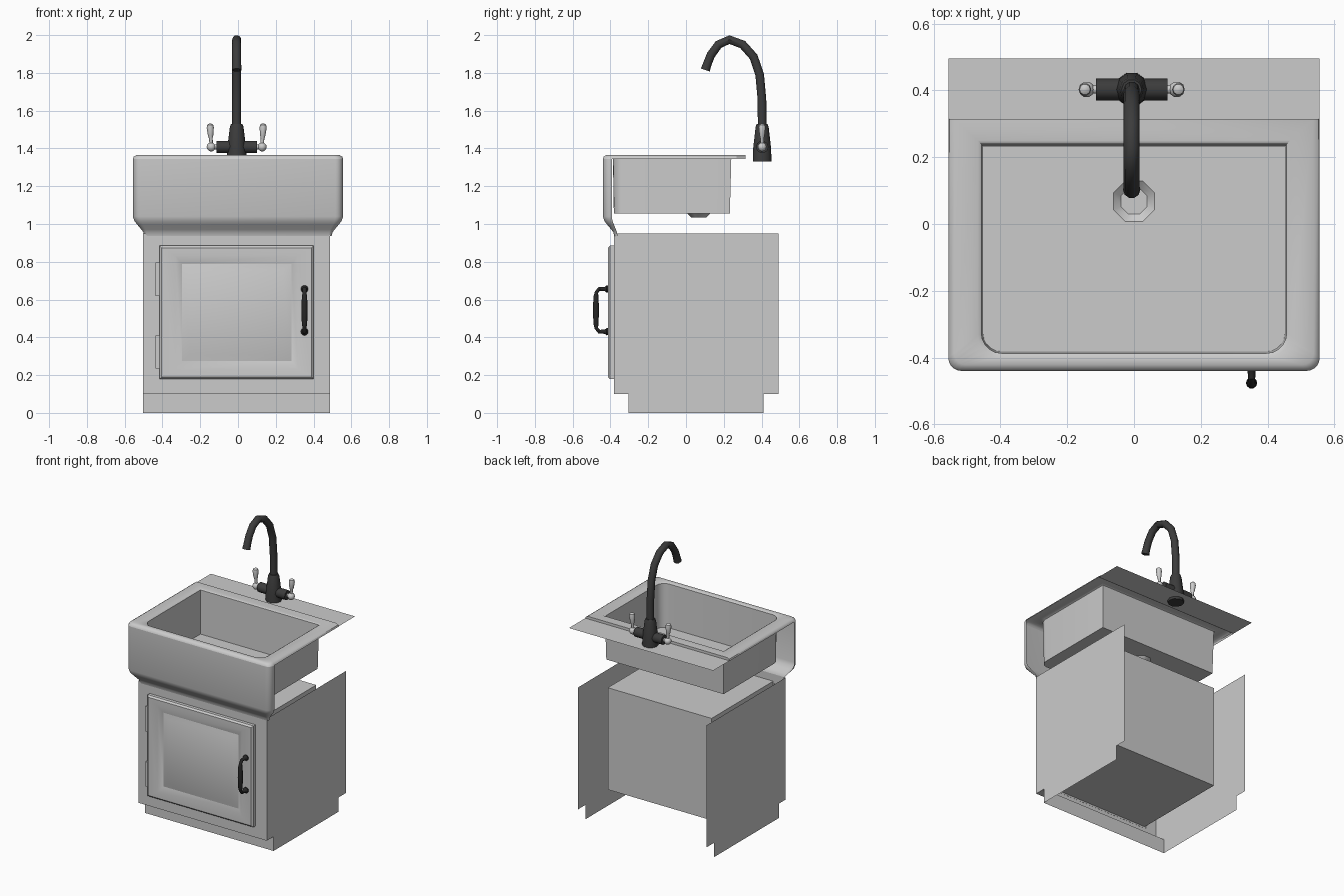
import bpy, bmesh, math
from mathutils import Vector

if "Cube" in bpy.data.objects:
    bpy.data.objects.remove(bpy.data.objects["Cube"])

CX = -0.007  # centre line of cabinet and faucet


def material(name, c):
    m = bpy.data.materials.new(name)
    m.diffuse_color = (c, c, c, 1)
    m.use_nodes = True
    m.node_tree.nodes["Principled BSDF"].inputs["Base Color"].default_value = m.diffuse_color
    return m


dark = material("dark_metal", 0.045)
black = material("black_metal", 0.02)


def finish(name, bm, mat=None):
    bmesh.ops.recalc_face_normals(bm, faces=bm.faces[:])
    me = bpy.data.meshes.new(name)
    bm.to_mesh(me)
    bm.free()
    ob = bpy.data.objects.new(name, me)
    bpy.context.collection.objects.link(ob)
    if mat:
        me.materials.append(mat)
    return ob


def skin(bm, loops, closed=True, cap_start=False, cap_end=False):
    """Join consecutive point loops with quads; returns the vertex loops."""
    rows = [[bm.verts.new(p) for p in lp] for lp in loops]
    n = len(rows[0])
    for a, b in zip(rows, rows[1:]):
        for i in range(n if closed else n - 1):
            j = (i + 1) % n
            bm.faces.new((a[i], a[j], b[j], b[i]))
    if cap_start:
        bm.faces.new(rows[0])
    if cap_end:
        bm.faces.new(rows[-1])
    return rows


def tube(name, path, mat=None, sides=10, caps=True):
    """Round sweep along points (x, y, z, radius)."""
    pts = [Vector(p[:3]) for p in path]
    loops = []
    for i, p in enumerate(pts):
        t = (pts[min(i + 1, len(pts) - 1)] - pts[max(i - 1, 0)]).normalized()
        ref = Vector((0, 1, 0)) if abs(t.x) > 0.9 else Vector((1, 0, 0))
        u = (ref - t * ref.dot(t)).normalized()
        v = t.cross(u)
        r = path[i][3]
        loops.append([p + (u * math.cos(a) + v * math.sin(a)) * r
                      for a in (2 * math.pi * k / sides for k in range(sides))])
    bm = bmesh.new()
    skin(bm, loops, cap_start=caps, cap_end=caps)
    return finish(name, bm, mat)


def sheet(name, *polys):
    bm = bmesh.new()
    for poly in polys:
        bm.faces.new([bm.verts.new(p) for p in poly])
    return finish(name, bm)


def box(name, x0, x1, y0, y1, z0, z1):
    bm = bmesh.new()
    skin(bm, [[(x0, y0, z), (x1, y0, z), (x1, y1, z), (x0, y1, z)] for z in (z0, z1)],
         cap_start=True, cap_end=True)
    return finish(name, bm)


def u_outline(hx, y0, y1, r, z, n=5):
    """Plan outline with rounded front corners, square back corners."""
    arc = [(hx - r + r * math.cos(a), y0 + r - r * math.sin(a))
           for a in (math.pi / 2 * k / n for k in range(n + 1))]
    right = [(hx, y1)] + arc
    return [(x, y, z) for x, y in right] + [(-x, y, z) for x, y in reversed(right)]


# Cabinet: side panels with toe notches
L, R = CX - 0.495, CX + 0.495
side = [(-0.38, 0.95), (-0.38, 0.1), (-0.305, 0.1), (-0.305, 0),
        (0.41, 0), (0.41, 0.1), (0.49, 0.1), (0.49, 0.95)]
for label, x in (("left", L), ("right", R)):
    sheet(label + "_side_panel", [(x, y, z) for y, z in side])

# Cabinet front, toe ledge and toe kick in one folded sheet
bm = bmesh.new()
skin(bm, [[(L, y, z), (R, y, z)] for y, z in side[:4]], closed=False)
finish("cabinet_front", bm)
box("cabinet_interior", CX - 0.4, CX + 0.4, -0.379, 0.30, 0.19, 0.90)

# Raised-panel door from nested rectangles
bm = bmesh.new()
rings = [(0.408, 0.353, -0.379), (0.408, 0.353, -0.402), (0.397, 0.342, -0.413),
         (0.325, 0.302, -0.413), (0.29, 0.257, -0.397), (0.245, 0.225, -0.411)]
skin(bm, [[(CX + sx * hx, y, 0.532 + sz * hz)
           for sx, sz in ((-1, -1), (1, -1), (1, 1), (-1, 1))] for hx, hz, y in rings], cap_end=True)
finish("door", bm)
for label, z in (("lower", 0.235), ("upper", 0.62)):
    box(label + "_hinge", -0.437, -0.412, -0.395, -0.379, z, z + 0.175)

# Door handle: half profile mirrored about its middle
half = [(-0.411, 0.113, 0.019), (-0.42, 0.113, 0.02), (-0.43, 0.113, 0.012), (-0.46, 0.113, 0.011),
        (-0.474, 0.095, 0.010), (-0.477, 0.07, 0.014)]
mid = 0.543
tube("door_handle",
     [(0.352, y, mid + d, r) for y, d, r in half] + [(0.352, -0.476, mid, 0.017)] +
     [(0.352, y, mid - d, r) for y, d, r in reversed(half)], black)

# Sink rim and basin as one shell, with a drain hole in the floor
W, F, B = 0.556, -0.44, 0.315
DX, DY, DR = 0.0, 0.068, 0.066


def octagon(r, z):
    return [(DX + r * math.cos(a), DY + r * math.sin(a), z)
            for a in (math.pi / 4 * k + math.pi / 8 for k in range(8))]


bm = bmesh.new()
rows = skin(bm, [u_outline(W, F, B, 0.04, 1.345),
                 u_outline(W - 0.004, F + 0.004, B, 0.04, 1.356),
                 u_outline(W - 0.018, F + 0.018, B, 0.035, 1.365),
                 u_outline(0.468, -0.397, 0.25, 0.065, 1.365),
                 u_outline(0.457, -0.387, 0.24, 0.06, 1.358),
                 u_outline(0.452, -0.382, 0.232, 0.055, 1.055)])
floor = rows[-1]
hole = [bm.verts.new(p) for p in octagon(DR, 1.055)]
edges = [bm.edges.get((floor[i - 1], floor[i])) for i in range(len(floor))]
edges += [bm.edges.new((hole[i - 1], hole[i])) for i in range(8)]
bmesh.ops.triangle_fill(bm, edges=edges, use_beauty=True)
finish("sink_basin", bm)

bm = bmesh.new()
skin(bm, [octagon(DR, 1.055), octagon(0.042, 1.034)], cap_end=True)
finish("drain", bm)

# Apron front curving in to the cabinet
bm = bmesh.new()
profile = [(1.345, 0), (1.04, 0), (1.015, 0.008), (0.995, 0.024), (0.97, 0.045),
           (0.955, 0.056), (0.937, 0.06)]
skin(bm, [u_outline(W - d, F + d, -0.393 + d * 0.5, 0.04 - d * 0.4, z) for z, d in profile], closed=False)
finish("sink_apron", bm)

# Flat deck behind the basin
sheet("back_deck", [(-W, B, 1.347), (W, B, 1.347), (W, 0.495, 1.347), (-W, 0.495, 1.347)])

# Faucet body, crossbar and gooseneck spout
FY = 0.403
tube("faucet_body", [(CX, FY, 1.33, 0.052), (CX, FY, 1.40, 0.05), (CX, FY, 1.515, 0.036),
                     (CX, FY, 1.53, 0.03)], dark)
tube("faucet_crossbar", [(CX - 0.107, FY, 1.408, 0.033), (CX + 0.107, FY, 1.408, 0.033)], dark)
neck = [(0.403, 1.52), (0.402, 1.66), (0.39, 1.79), (0.358, 1.885), (0.30, 1.95), (0.23, 1.976),
        (0.172, 1.95), (0.132, 1.895), (0.112, 1.845)]
tube("faucet_spout", [(CX, y, z, 0.024) for y, z in neck] + [(CX, 0.102, 1.815, 0.026)], dark)

# Faucet taps: stem, ball and lever on each side
for label, s in (("left", -1), ("right", 1)):
    x = CX + s * 0.135
    tube(label + "_tap_stem", [(CX + s * 0.1, FY, 1.408, 0.013), (x, FY, 1.408, 0.013)])
    tube(label + "_tap_ball", [(x, FY, 1.408 - 0.024 * math.cos(a), max(0.024 * math.sin(a), 0.003))
                               for a in (math.pi * k / 6 for k in range(7))])
    lever = [(0, 1.425, 0.009), (0.002, 1.455, 0.010), (0.003, 1.468, 0.014),
             (0.005, 1.51, 0.019), (0.005, 1.525, 0.016), (0.005, 1.531, 0.007)]
    tube(label + "_tap_lever", [(x + s * d, FY, z, r) for d, z, r in lever])

# Smooth shading with sharp edges kept
for ob in bpy.context.scene.objects:
    ob.select_set(True)
    bpy.context.view_layer.objects.active = ob
bpy.ops.object.shade_smooth_by_angle(angle=math.radians(37))
